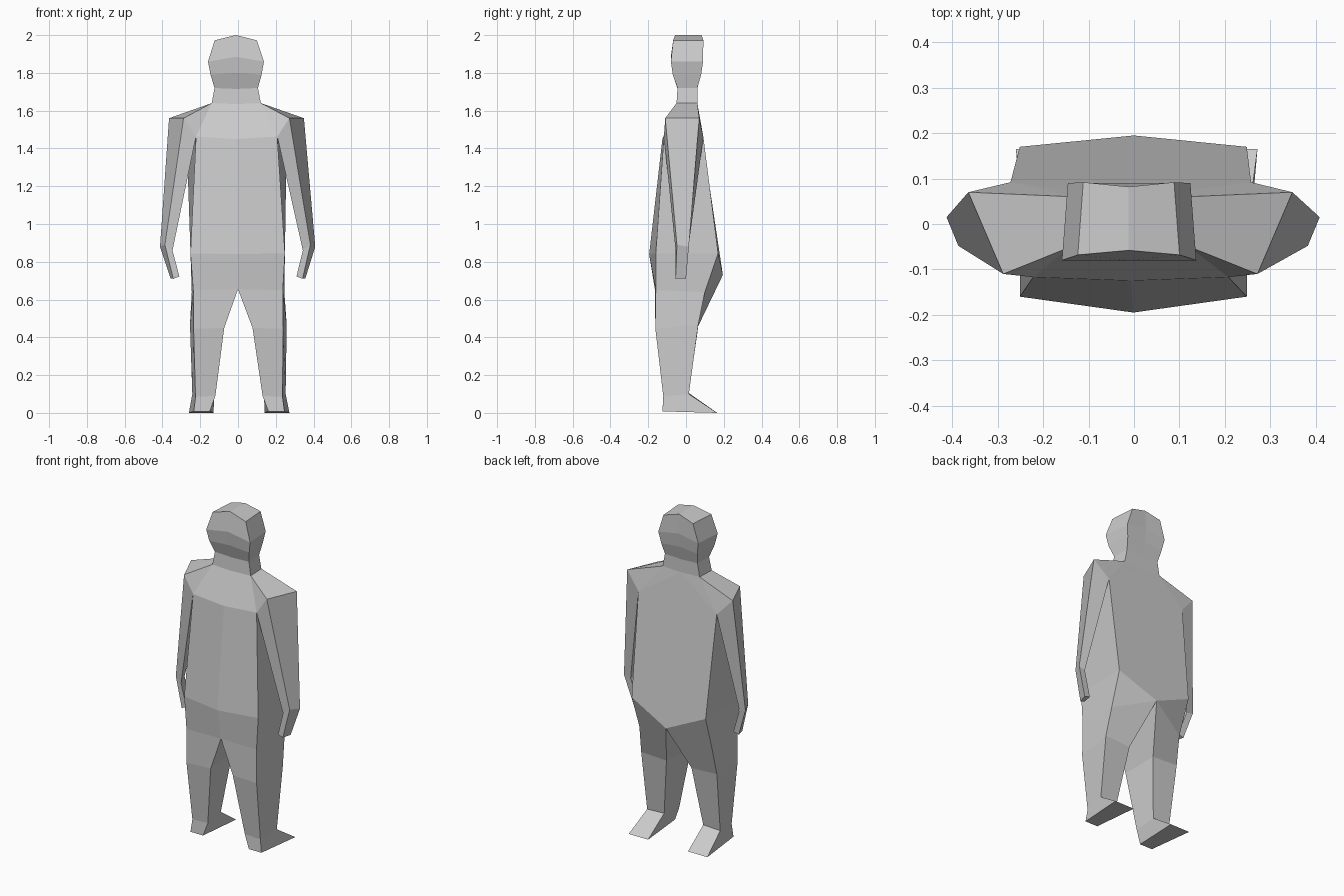
import bpy, bmesh

if "Cube" in bpy.data.objects:
    bpy.data.objects.remove(bpy.data.objects["Cube"])

skin = bpy.data.materials.new("light_grey")
skin.diffuse_color = (0.6, 0.6, 0.6, 1)
skin.use_nodes = True
skin.node_tree.nodes["Principled BSDF"].inputs["Base Color"].default_value = skin.diffuse_color


def loft(rings, closed=True):
    """Quads between successive rings of points, with a cap on the last ring."""
    faces = []
    for a, b in zip(rings, rings[1:]):
        n = len(a)
        for i in range(n if closed else n - 1):
            j = (i + 1) % n
            faces.append([a[i], a[j], b[j], b[i]])
    faces.append(rings[-1])
    return faces


def make_part(name, faces):
    """Build both mirrored halves from the faces of one half, flat shaded."""
    bm = bmesh.new()
    for side in (1, -1):
        for face in faces:
            # the figure leans very slightly to one side with height
            pts = [(side * x + 0.006 - 0.009 * z, y, z) for x, y, z in face]
            bm.faces.new([bm.verts.new(p) for p in pts])
    bmesh.ops.remove_doubles(bm, verts=bm.verts, dist=0.0005)
    bmesh.ops.recalc_face_normals(bm, faces=bm.faces)
    mesh = bpy.data.meshes.new(name)
    bm.to_mesh(mesh)
    bm.free()
    mesh.materials.append(skin)
    bpy.context.collection.objects.link(bpy.data.objects.new(name, mesh))


def head_row(z_mid, z_side, x_near, x_far, y_near, y_far, dent=0.0):
    return [(0, y_near + dent, z_mid), (x_near, y_near, z_side),
            (x_far, y_far, z_side), (0, y_far - dent, z_mid)]


# Head and neck: half rows from the neck base up to the crown
neck = head_row(1.635, 1.64, 0.13, 0.125, -0.05, 0.06)
make_part("head", loft([
    neck,
    head_row(1.715, 1.72, 0.115, 0.11, -0.045, 0.06),
    head_row(1.80, 1.79, 0.135, 0.122, -0.07, 0.08),
    head_row(1.885, 1.86, 0.148, 0.135, -0.08, 0.09),
    head_row(2.0, 1.972, 0.112, 0.10, -0.068, 0.092, 0.01),
], closed=False))

# Shared joints of the torso, arms and legs
near_neck_mid, near_neck, far_neck, far_neck_mid = neck
near_shoulder, far_shoulder = (0.28, -0.11, 1.56), (0.357, 0.07, 1.56)
near_armpit, far_armpit = (0.215, -0.117, 1.463), (0.265, 0.092, 1.46)
chest_mid = (0, -0.125, 1.45)
near_waist_mid, near_waist = (0, -0.195, 0.84), (0.25, -0.16, 0.845)
far_waist_mid, far_waist = (0, 0.195, 0.73), (0.25, 0.17, 0.845)
near_hip, far_hip = (0.237, -0.16, 0.65), (0.245, 0.10, 0.64)
crotch = (0, -0.165, 0.655)

# Torso: chest, shoulder slope, flanks, wide back panel and pelvis
make_part("torso", [
    [near_neck_mid, near_neck, near_armpit, chest_mid],
    [near_neck, near_shoulder, near_armpit],
    [near_neck, far_neck, far_shoulder, near_shoulder],
    [far_neck, far_armpit, far_shoulder],
    [far_neck_mid, far_armpit, far_neck],
    [far_neck_mid, far_waist_mid, far_waist, far_armpit],
    [chest_mid, near_armpit, near_waist, near_waist_mid],
    [near_armpit, far_armpit, far_waist, near_waist],
    [near_waist_mid, near_waist, near_hip, crotch],
    [near_waist, far_waist, far_hip, near_hip],
    [far_waist, far_waist_mid, far_hip],
])

# Arms: shoulder, wrist and blunt hand end
make_part("arms", loft([
    [near_armpit, near_shoulder, far_shoulder, far_armpit],
    [(0.345, -0.055, 0.86), (0.385, -0.048, 0.89), (0.411, 0.015, 0.88), (0.368, 0.012, 0.87)],
    [(0.31, -0.055, 0.722), (0.342, -0.055, 0.71), (0.357, 0.0, 0.712), (0.32, 0.0, 0.722)],
]))

# Legs and feet: hip, knee, ankle and sole
make_part("legs", loft([
    [crotch, near_hip, far_hip, far_waist_mid],
    [(0.075, -0.16, 0.45), (0.237, -0.162, 0.445), (0.256, 0.065, 0.468), (0.085, 0.065, 0.46)],
    [(0.125, -0.12, 0.09), (0.23, -0.12, 0.085), (0.247, 0.015, 0.10), (0.132, 0.015, 0.105)],
    [(0.155, -0.125, 0.008), (0.24, -0.125, 0.008), (0.266, 0.165, 0.0), (0.135, 0.165, 0.0)],
]))
